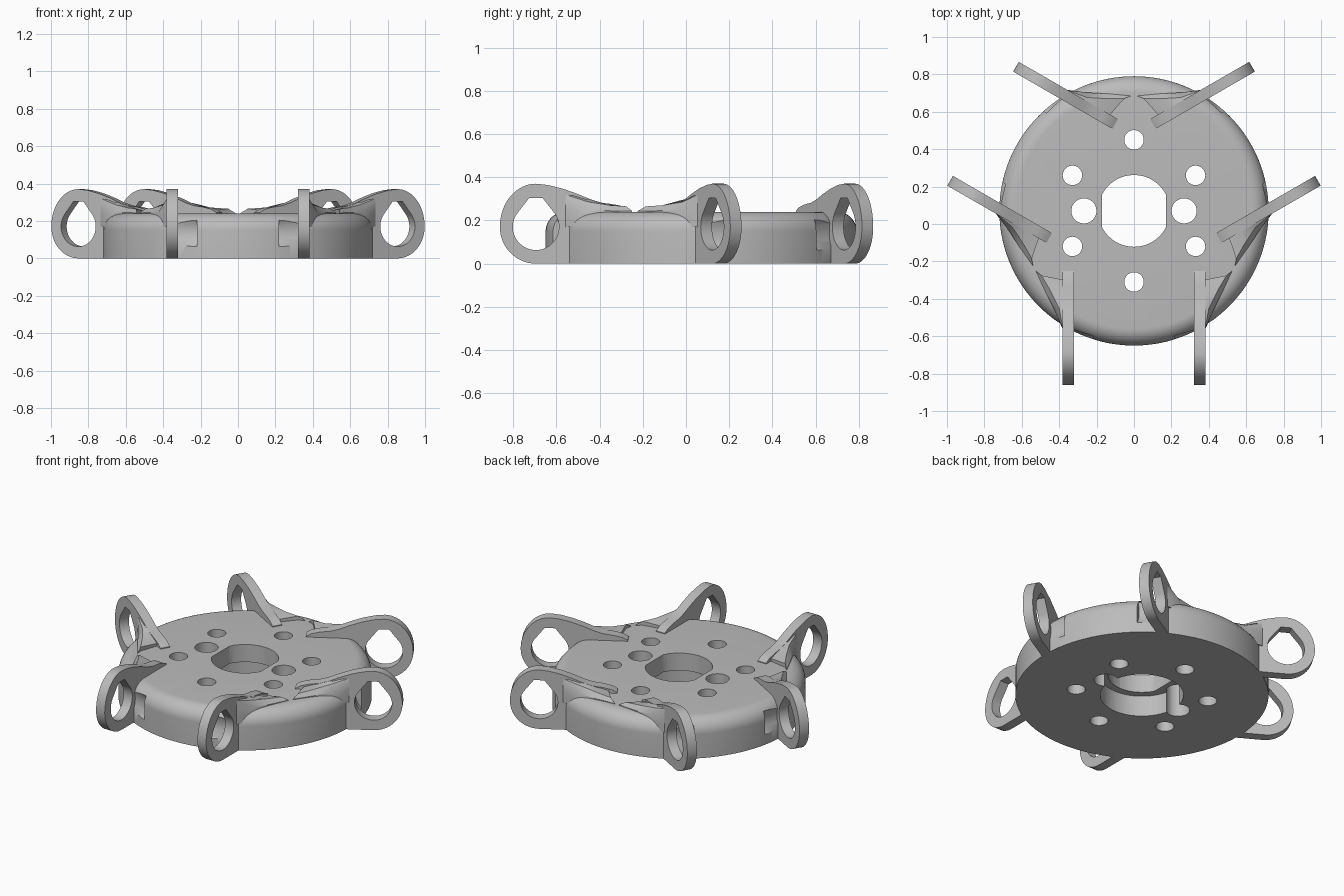
import bpy, bmesh, math
from mathutils import Matrix, Vector

if "Cube" in bpy.data.objects:
    bpy.data.objects.remove(bpy.data.objects["Cube"])

CENTRE = Vector((0, 0.07, 0))
RADIUS, HEIGHT, ROUND = 0.72, 0.24, 0.09
ARM_X, ARM_T = 0.352, 0.06
EYE_Y, EYE_Z = -0.695, 0.17

grey = bpy.data.materials.new("plain grey")
grey.use_nodes = True
COLOUR = (0.5, 0.5, 0.5, 1)
grey.diffuse_color = COLOUR
grey.node_tree.nodes["Principled BSDF"].inputs["Base Color"].default_value = COLOUR


def finish(bm, name):
    bmesh.ops.recalc_face_normals(bm, faces=bm.faces)
    mesh = bpy.data.meshes.new(name)
    bm.to_mesh(mesh)
    bm.free()
    mesh.materials.append(grey)
    obj = bpy.data.objects.new(name, mesh)
    bpy.context.collection.objects.link(obj)
    return obj


def prism(name, outline, place, depth):
    """Extrude a 2D outline; place maps (u, v, w) to a point."""
    bm = bmesh.new()
    face = bm.faces.new([bm.verts.new(place(u, v, -depth / 2)) for u, v in outline])
    side = bmesh.ops.extrude_face_region(bm, geom=[face])["geom"]
    move = Vector(place(0, 0, depth)) - Vector(place(0, 0, 0))
    bmesh.ops.translate(bm, vec=move, verts=[v for v in side if isinstance(v, bmesh.types.BMVert)])
    return finish(bm, name)


def arc(cu, cv, ru, rv, start, end, steps=16):
    return [(cu + ru * math.cos(math.radians(start + (end - start) * i / steps)),
             cv + rv * math.sin(math.radians(start + (end - start) * i / steps)))
            for i in range(steps + 1)]


def cut(obj, cutters):
    for c in cutters:
        mod = obj.modifiers.new("cut", "BOOLEAN")
        mod.operation, mod.solver, mod.object = "DIFFERENCE", "EXACT", c
    bpy.context.view_layer.update()
    mesh = bpy.data.meshes.new_from_object(obj.evaluated_get(bpy.context.evaluated_depsgraph_get()))
    obj.modifiers.clear()
    obj.data = mesh
    for c in cutters:
        bpy.data.objects.remove(c)


def smooth(obj, angle=35):
    bpy.ops.object.select_all(action="DESELECT")
    obj.select_set(True)
    bpy.context.view_layer.objects.active = obj
    bpy.ops.object.shade_smooth_by_angle(angle=math.radians(angle))


def upright(x, y, z0, z1):
    return lambda u, v, w: (x + u, y + v, (z0 + z1) / 2 + w)


def hole(x, y, r, z0=-0.1, z1=0.4):
    return prism("hole_cutter", arc(0, 0, r, r, 0, 352.5, 47), upright(x, y, z0, z1), z1 - z0)


# Rounded disc body, spun from its half section
bm = bmesh.new()
section = [(0, 0), (RADIUS, 0)] + arc(RADIUS - ROUND, HEIGHT - ROUND, ROUND, ROUND, 0, 90, 10) + [(0, HEIGHT)]
verts = [bm.verts.new((r, CENTRE.y, z)) for r, z in section]
edges = [bm.edges.new(pair) for pair in zip(verts, verts[1:])]
bmesh.ops.spin(bm, geom=verts + edges, cent=CENTRE, axis=(0, 0, 1), angle=math.tau, steps=128)
bmesh.ops.remove_doubles(bm, verts=bm.verts, dist=0.0001)
disc = finish(bm, "disc_body")

# Bore with two flats, wider underside bore, side holes and bolt circle
flat = math.degrees(math.acos(0.17 / 0.192))
bore = arc(0, 0, 0.192, 0.192, flat, 180 - flat) + arc(0, 0, 0.192, 0.192, 180 + flat, 360 - flat)
cutters = [prism("bore_cutter", bore, upright(0, CENTRE.y, -0.1, 0.4), 0.5),
           hole(0, CENTRE.y, 0.237, -0.1, 0.13)]
cutters += [hole(s * 0.268, CENTRE.y, 0.067) for s in (-1, 1)]
for i in range(6):
    a = math.radians(30 + 60 * i)
    cutters.append(hole(0.38 * math.cos(a), CENTRE.y + 0.38 * math.sin(a), 0.052))


def turn(i, side):
    """Place a right-hand part at one of three stations, mirrored by side."""
    spin = Matrix.Rotation(math.radians(120 * i), 4, "Z")
    return Matrix.Translation(CENTRE) @ spin @ Matrix.Translation(-CENTRE) @ Matrix.Diagonal((side, 1, 1, 1))


stations = [(i, s) for i in range(3) for s in (1, -1)]

# Tapered clearance pockets in the rim beside each eye
for i, s in stations:
    bm = bmesh.new()
    place = Matrix.Translation((0.28, EYE_Y, 0.145)) @ Matrix.Rotation(math.pi / 2, 4, "Y")
    bmesh.ops.create_cone(bm, cap_ends=True, segments=40, radius1=0.115, radius2=0.14,
                          depth=0.12, matrix=turn(i, s) @ place)
    cutters.append(finish(bm, "pocket_cutter"))
cut(disc, cutters)
smooth(disc)

# Arm outline with a rounded end and a teardrop eye
outline = [(-0.25, 0.2), (-0.5, 0.2), (-0.52, 0), (EYE_Y, 0)]
outline += arc(EYE_Y, EYE_Z, 0.167, 0.17, 270, 180)[1:]
outline += arc(EYE_Y, EYE_Z, 0.167, 0.2, 180, 90)[1:]
outline += [(-0.64, 0.364), (-0.57, 0.347), (-0.5, 0.322), (-0.44, 0.297), (-0.39, 0.282),
            (-0.33, 0.274), (-0.28, 0.262), (-0.25, 0.245)]
eye = arc(EYE_Y, EYE_Z, 0.107, 0.107, 145, 395, 36) + [(EYE_Y + 0.03, 0.305), (EYE_Y - 0.03, 0.305)]


def sideways(u, v, w):
    return (ARM_X + w, u, v)


# Web flaring from the arm onto the disc: arm line, spine, outer rim line
web_rows = [
    [(0.37, -0.57, 0.335), (0.37, -0.47, 0.305), (0.37, -0.37, 0.275), (0.37, -0.3, 0.255)],
    [(0.38, -0.56, 0.32), (0.40, -0.45, 0.285), (0.45, -0.35, 0.27), (0.495, -0.275, 0.265)],
    [(0.385, -0.555, 0.25), (0.425, -0.46, 0.247), (0.475, -0.36, 0.245), (0.525, -0.25, 0.243)],
]


def make_web():
    bm = bmesh.new()
    grid = [[bm.verts.new(p) for p in row] for row in web_rows]
    for a, b in zip(grid, grid[1:]):
        for k in range(len(a) - 1):
            bm.faces.new((a[k], a[k + 1], b[k + 1], b[k]))
    rim = [e for e in bm.edges if e.is_boundary]
    skirt = bmesh.ops.extrude_edge_only(bm, edges=rim)["geom"]
    for v in skirt:
        if isinstance(v, bmesh.types.BMVert):
            v.co.z = 0.17
    bmesh.ops.holes_fill(bm, edges=[e for e in bm.edges if e.is_boundary])
    return finish(bm, "web")


for i, s in stations:
    tag = ("left" if s > 0 else "right") + "_" + ("front", "second", "third")[i]
    arm = prism("arm_" + tag, outline, sideways, ARM_T)
    cut(arm, [prism("eye_cutter", eye, sideways, 0.2)])
    web = make_web()
    web.name = "web_" + tag
    for part in (arm, web):
        part.data.transform(turn(i, s))
        if s < 0:
            part.data.flip_normals()
        smooth(part, 30)
